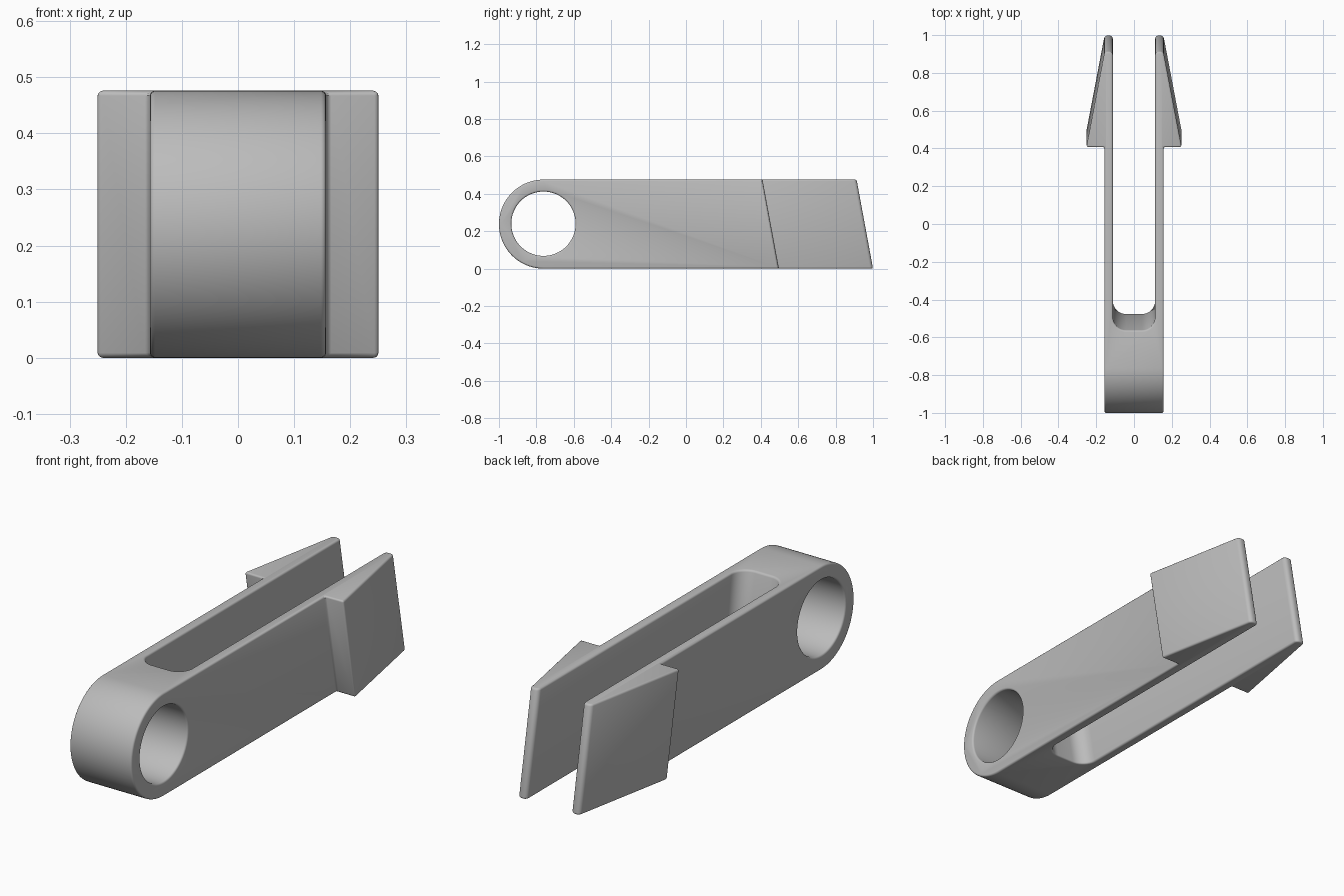
import bpy, bmesh
from math import pi, sin, cos, radians
from mathutils import Vector

cube = bpy.data.objects.get("Cube")
if cube:
    bpy.data.objects.remove(cube, do_unlink=True)

H = 0.476            # body height
R = H / 2            # radius of the rounded front end
SLANT = -0.088 / H   # backward lean of slot, barbs and tips
PIVOT_Y = -1 + R
HOLE_R = 0.172


def arc(cx, cy, r, start, end, steps):
    angles = [radians(start + (end - start) * i / steps) for i in range(steps + 1)]
    return [(cx + r * cos(a), cy + r * sin(a)) for a in angles]


def prism(name, points, vector):
    """Extrude a closed 3D outline along a vector."""
    bm = bmesh.new()
    face = bm.faces.new([bm.verts.new(p) for p in points])
    new = bmesh.ops.extrude_face_region(bm, geom=[face])["geom"]
    bmesh.ops.translate(bm, vec=vector,
                        verts=[v for v in new if isinstance(v, bmesh.types.BMVert)])
    bmesh.ops.recalc_face_normals(bm, faces=bm.faces)
    mesh = bpy.data.meshes.new(name)
    bm.to_mesh(mesh)
    bm.free()
    obj = bpy.data.objects.new(name, mesh)
    bpy.context.collection.objects.link(obj)
    return obj


def side_prism(name, outline):
    return prism(name, [(-0.5, y, z) for y, z in outline], Vector((1, 0, 0)))


# Plan outline at ground level: slot corner, arm, rounded tip, barb, body
half = arc(0.042, -0.405, 0.07, -90, 0, 10)
half += arc(0.132, 0.98, 0.02, 180, 90, 6)
half += arc(0.139, 0.98, 0.02, 90, 10, 6)
half += [(0.252, 0.494), (0.157, 0.494), (0.157, -1.3)]
outline = half + [(-x, y) for x, y in reversed(half)]

# Leaning prism, overlong at both ends so the side profile trims it
EXTRA = 0.1
clip = prism("clip_body", [(x, y - SLANT * EXTRA, -EXTRA) for x, y in outline],
             Vector((0, SLANT * (H + 2 * EXTRA), H + 2 * EXTRA)))

# Side profile with the round end, and the pivot hole
side = side_prism("side_profile_cutter",
                  arc(PIVOT_Y, R, R, 90, 270, 48) + [(1.3, 0), (1.3, H)])
hole = side_prism("pivot_hole_cutter", arc(PIVOT_Y, R + 0.002, HOLE_R, 0, 354.375, 63))

bpy.context.view_layer.objects.active = clip
clip.select_set(True)
for cutter, operation in ((side, 'INTERSECT'), (hole, 'DIFFERENCE')):
    cutter.hide_render = True
    mod = clip.modifiers.new(operation.title(), 'BOOLEAN')
    mod.operation = operation
    mod.solver = 'EXACT'
    mod.object = cutter
    bpy.ops.object.modifier_apply(modifier=mod.name)
    bpy.data.objects.remove(cutter, do_unlink=True)

# Softened edges
bevel = clip.modifiers.new("Soft edges", 'BEVEL')
bevel.width = 0.009
bevel.segments = 3
bevel.limit_method = 'ANGLE'
bevel.angle_limit = radians(40)
bevel.use_clamp_overlap = False
bpy.ops.object.modifier_apply(modifier=bevel.name)
bpy.ops.object.shade_smooth_by_angle(angle=radians(35))

# Plain grey finish
grey = bpy.data.materials.new("grey plastic")
grey.use_nodes = True
colour = (0.5, 0.5, 0.5, 1)
grey.diffuse_color = colour
grey.node_tree.nodes["Principled BSDF"].inputs["Base Color"].default_value = colour
clip.data.materials.clear()
clip.data.materials.append(grey)
